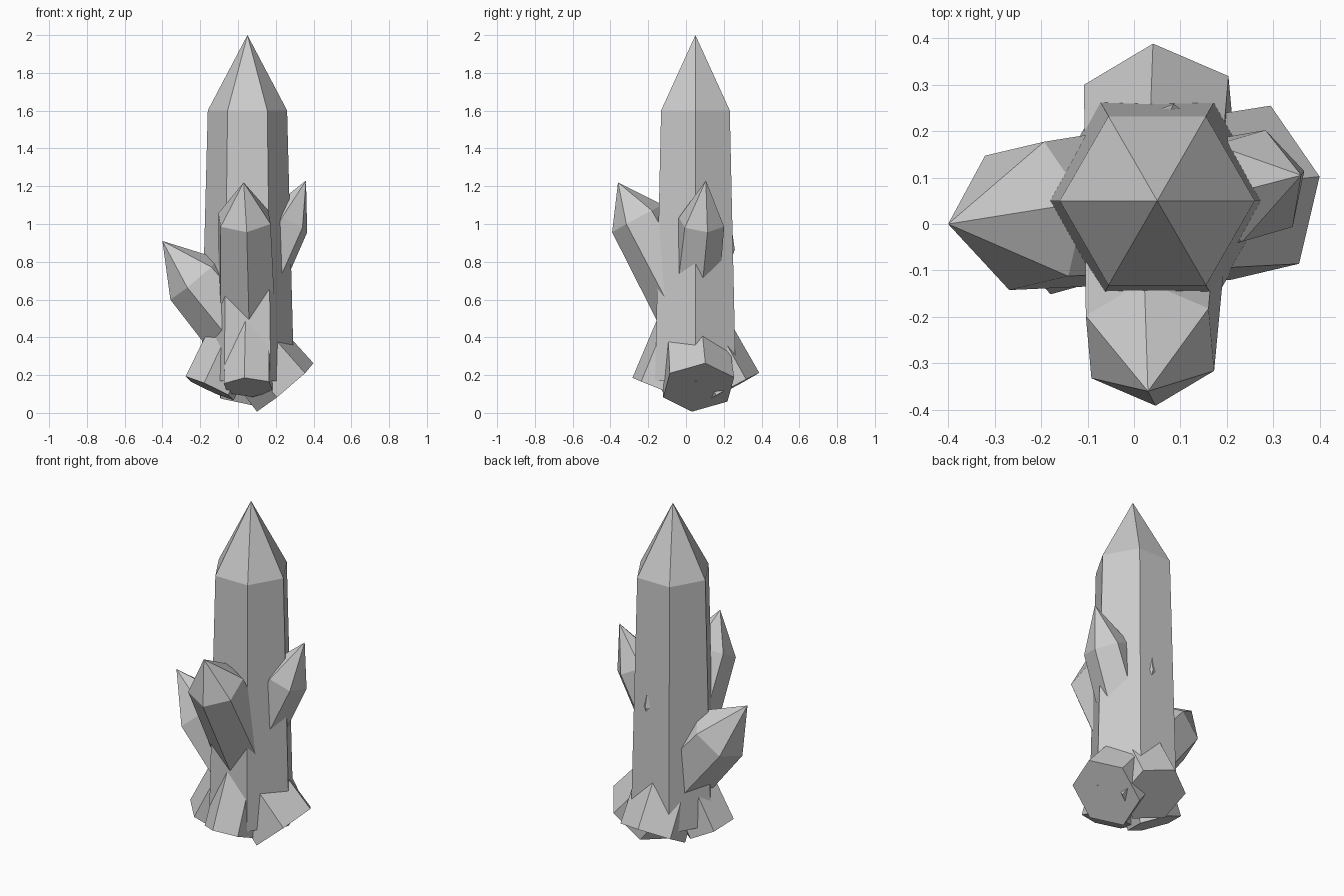
import bpy, bmesh, math
from mathutils import Vector

if "Cube" in bpy.data.objects:
    bpy.data.objects.remove(bpy.data.objects["Cube"])

stone = bpy.data.materials.new("grey crystal")
stone.diffuse_color = (0.6, 0.6, 0.6, 1)
stone.use_nodes = True
stone.node_tree.nodes["Principled BSDF"].inputs["Base Color"].default_value = stone.diffuse_color


def crystal(name, base, tip, shoulder, radius, facing, taper=0.85):
    """Six-sided tapered shaft with a pointed end; one edge faces 'facing'."""
    base, tip = Vector(base), Vector(tip)
    axis = (tip - base).normalized()
    u = Vector(facing)
    u = (u - axis * u.dot(axis)).normalized()
    v = axis.cross(u)
    bm = bmesh.new()

    def ring(centre, r):
        return [bm.verts.new(centre + r * (math.cos(a) * u + math.sin(a) * v))
                for a in (i * math.pi / 3 for i in range(6))]

    low = ring(base, radius)
    high = ring(base.lerp(tip, shoulder), radius * taper)
    point = bm.verts.new(tip)
    bm.faces.new(low[::-1])
    for i in range(6):
        j = (i + 1) % 6
        bm.faces.new((low[i], low[j], high[j], high[i]))
        bm.faces.new((high[i], high[j], point))
    bmesh.ops.recalc_face_normals(bm, faces=bm.faces)
    mesh = bpy.data.meshes.new(name)
    bm.to_mesh(mesh)
    bm.free()
    mesh.materials.append(stone)
    bpy.context.collection.objects.link(bpy.data.objects.new(name, mesh))


# tall central crystal
crystal("main_crystal", (0.05, 0.05, 0.17), (0.05, 0.05, 2.0), 0.782, 0.247, (1, 0, 0))
# leaning crystals, each with its root showing on the opposite side
crystal("left_crystal", (0.25, 0.067, 0.135), (-0.40, 0.0, 0.91), 0.74, 0.20, (-1, -0.18, 0))
crystal("front_crystal", (0.055, 0.23, 0.127), (0.03, -0.36, 1.22), 0.825, 0.18, (0.06, -1, 0))
crystal("right_crystal", (-0.15, -0.01, 0.13), (0.36, 0.105, 1.23), 0.80, 0.147, (1, 0.28, 0))
crystal("back_crystal", (0.055, -0.155, 0.135), (0.07, 0.225, 1.10), 0.80, 0.14, (0.15, 1, 0))
